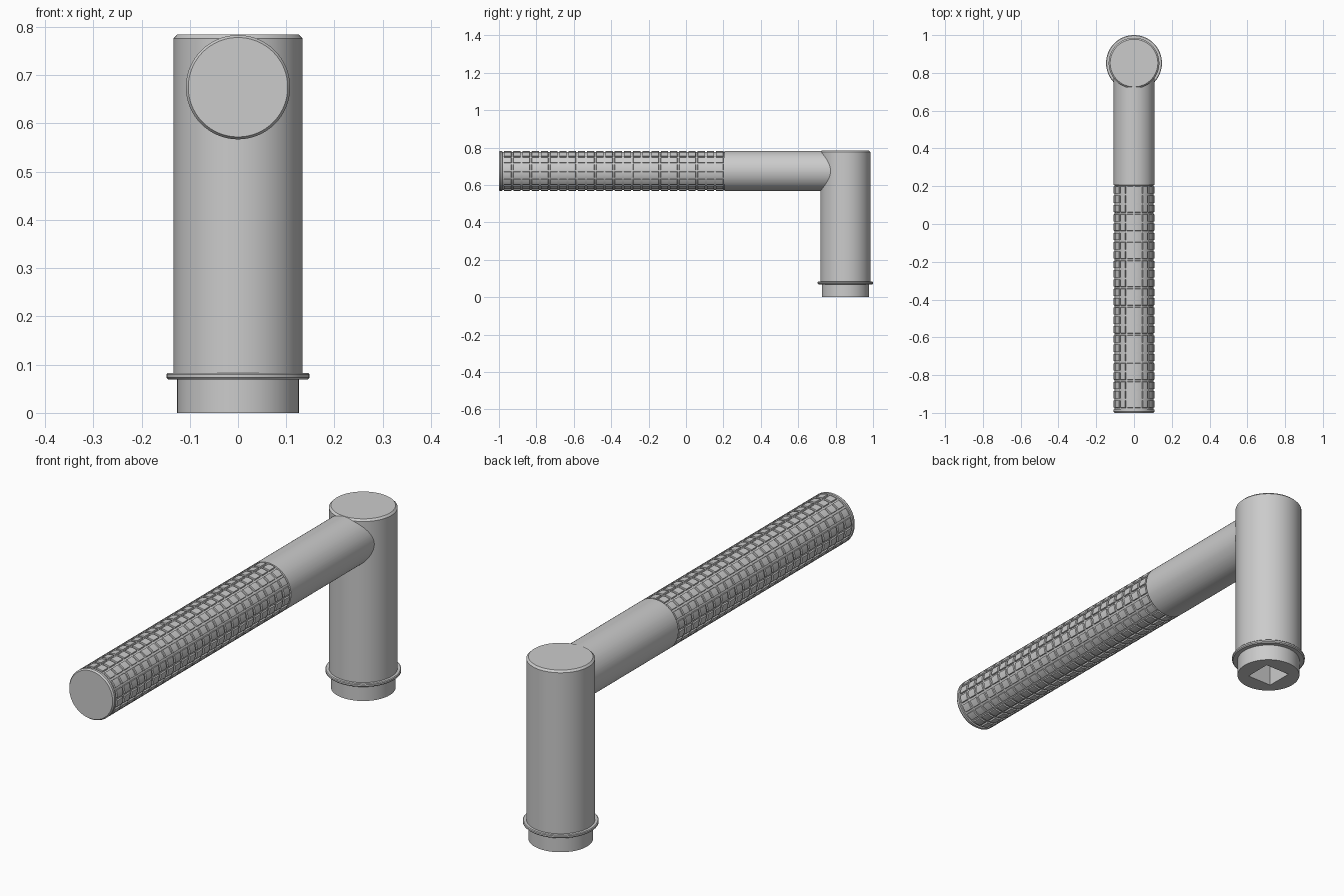
import bpy, bmesh
from math import sin, cos, tau, radians

if "Cube" in bpy.data.objects:
    bpy.data.objects.remove(bpy.data.objects["Cube"])

POST_Y, GRIP_Z, GRIP_R = 0.852, 0.675, 0.108


def finish(name, bm, angle=25):
    bmesh.ops.recalc_face_normals(bm, faces=bm.faces)
    me = bpy.data.meshes.new(name)
    bm.to_mesh(me)
    bm.free()
    ob = bpy.data.objects.new(name, me)
    bpy.context.collection.objects.link(ob)
    bpy.context.view_layer.objects.active = ob
    ob.select_set(True)
    bpy.ops.object.shade_smooth_by_angle(angle=radians(angle))
    ob.select_set(False)
    return ob


def skin(rings):
    """Closed tube through equally sized rings of points, capped at both ends."""
    bm = bmesh.new()
    loops = [[bm.verts.new(p) for p in ring] for ring in rings]
    n = len(loops[0])
    for a, b in zip(loops, loops[1:]):
        for i in range(n):
            j = (i + 1) % n
            bm.faces.new((a[i], a[j], b[j], b[i]))
    bm.faces.new(loops[0])
    bm.faces.new(loops[-1])
    return bm


# Upright post with spigot, flange and chamfered top
profile = [(0.126, 0), (0.126, 0.069), (0.144, 0.069), (0.148, 0.073),
           (0.148, 0.080), (0.145, 0.083), (0.134, 0.083),
           (0.134, 0.776), (0.126, 0.784)]
post = finish("post", skin([[(r * cos(tau * i / 96), POST_Y + r * sin(tau * i / 96), z)
                             for i in range(96)] for r, z in profile]))

# Square drive socket in the underside
bpy.ops.mesh.primitive_cube_add(size=1, location=(0, POST_Y, 0.05))
cutter = bpy.context.object
cutter.name = "socket_cutter"
cutter.scale = (0.115, 0.115, 0.2)
cutter.hide_render = True
cut = post.modifiers.new("socket", "BOOLEAN")
cut.operation, cut.solver, cut.object = "DIFFERENCE", "EXACT", cutter
bpy.context.view_layer.objects.active = post
bpy.ops.object.modifier_apply(modifier=cut.name)
bpy.data.objects.remove(cutter)

# Handle: samples across one pad as (fraction of pitch, raised?)
PADS, ROWS, START, END, DEPTH = 16, 24, -0.978, 0.205, 0.006
around = [(0, 0), (0.10, 0), (0.13, 1), (0.315, 1), (0.5, 1),
          (0.685, 1), (0.87, 1), (0.90, 0)]
along = [(0.10, 0), (0.12, 1), (0.88, 1), (0.90, 0)]
angles = [(tau * (k + f) / PADS, up) for k in range(PADS) for f, up in around]
pitch = (END - START) / ROWS


def handle_ring(y, radius=None, raised=0):
    ring = []
    for a, up in angles:
        r = radius or (GRIP_R if up and raised else GRIP_R - DEPTH)
        ring.append((r * cos(a), y, GRIP_Z + r * sin(a)))
    return ring


# Chamfered end band, knurled grip, then smooth shank into the post
rings = [handle_ring(-1, 0.103), handle_ring(-0.993, GRIP_R),
         handle_ring(START - 0.005, GRIP_R), handle_ring(START - 0.004)]
for k in range(ROWS):
    rings += [handle_ring(START + pitch * (k + f), raised=up) for f, up in along]
rings += [handle_ring(END), handle_ring(END + 0.001, GRIP_R), handle_ring(0.79, GRIP_R)]
finish("handle", skin(rings))
